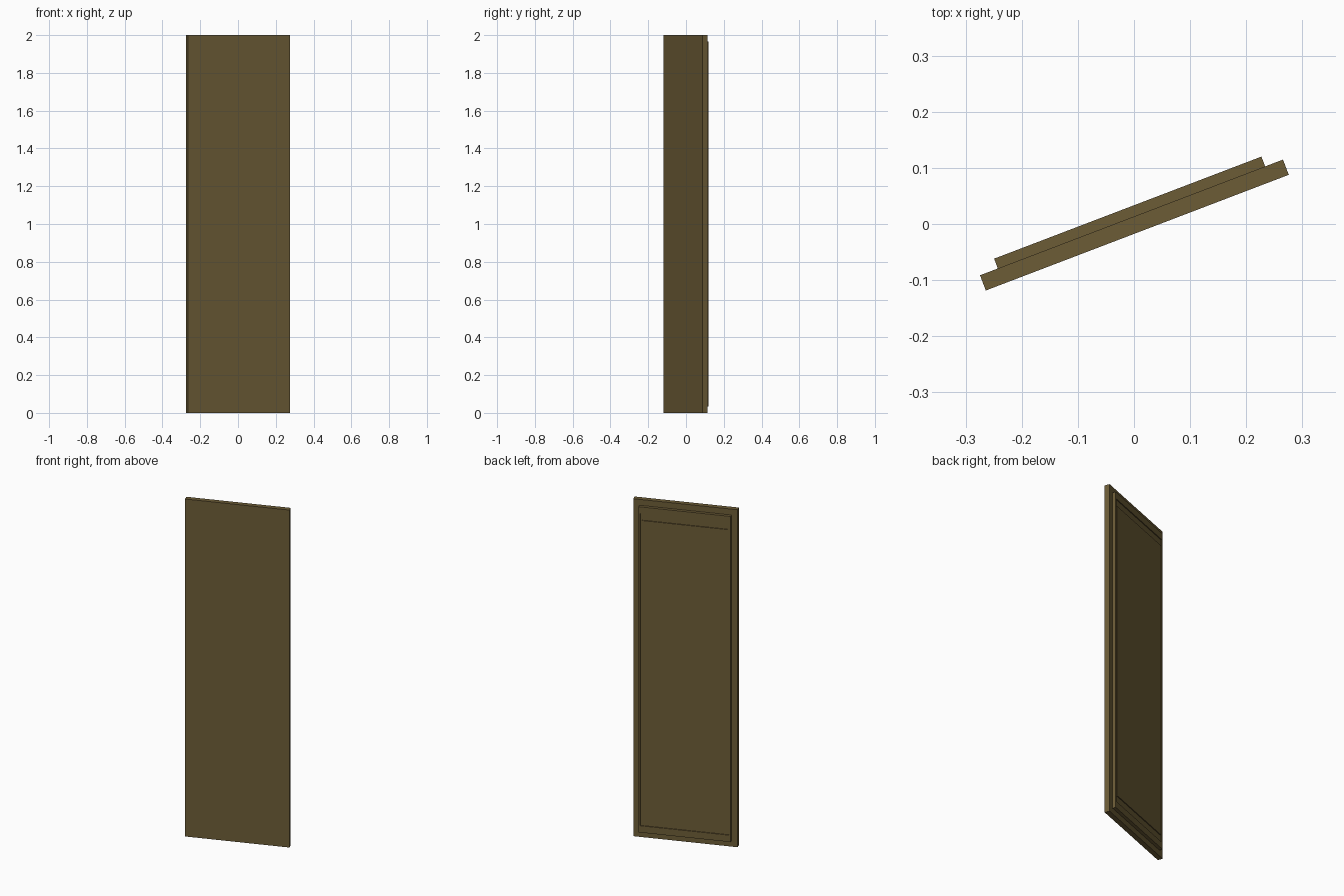
import bpy, bmesh, math

cube = bpy.data.objects.get("Cube")
if cube:
    bpy.data.objects.remove(cube, do_unlink=True)

wood = bpy.data.materials.new("olive brown wood")
wood.use_nodes = True
colour = (0.15, 0.107, 0.037, 1)
wood.diffuse_color = colour
wood.node_tree.nodes["Principled BSDF"].inputs["Base Color"].default_value = colour

SWING = math.radians(20.9)     # the door stands ajar
HALF_W, HALF_H = 0.289, 1.0
FRONT, BACK, RAISED = -0.0165, 0.0125, 0.0312
GROOVE = RAISED - 0.005


def stepped_panel(name, rings):
    """Join nested rectangles (half width, half height, depth) and cap both ends."""
    bm = bmesh.new()
    loops = [[bm.verts.new((sx * w, y, sz * h))
              for sx, sz in ((-1, -1), (1, -1), (1, 1), (-1, 1))]
             for w, h, y in rings]
    for a, b in zip(loops, loops[1:]):
        for i in range(4):
            j = (i + 1) % 4
            bm.faces.new((a[i], a[j], b[j], b[i]))
    bm.faces.new(loops[0])
    bm.faces.new(loops[-1])
    bmesh.ops.recalc_face_normals(bm, faces=bm.faces)
    mesh = bpy.data.meshes.new(name)
    bm.to_mesh(mesh)
    bm.free()
    mesh.materials.append(wood)
    obj = bpy.data.objects.new(name, mesh)
    bpy.context.collection.objects.link(obj)
    obj.location.z = HALF_H
    obj.rotation_euler.z = SWING
    return obj


# Plain front slab
stepped_panel("door_slab", [(HALF_W, HALF_H, FRONT), (HALF_W, HALF_H, BACK)])

# Raised back panel with a shallow groove around its field
w, h = HALF_W - 0.034, HALF_H - 0.035
groove_out = (w - 0.009, h - 0.04)
groove_in = (w - 0.018, h - 0.08)
stepped_panel("back_panel", [
    (w, h, BACK), (w, h, RAISED),
    (*groove_out, RAISED), (*groove_out, GROOVE),
    (*groove_in, GROOVE), (*groove_in, RAISED),
])
